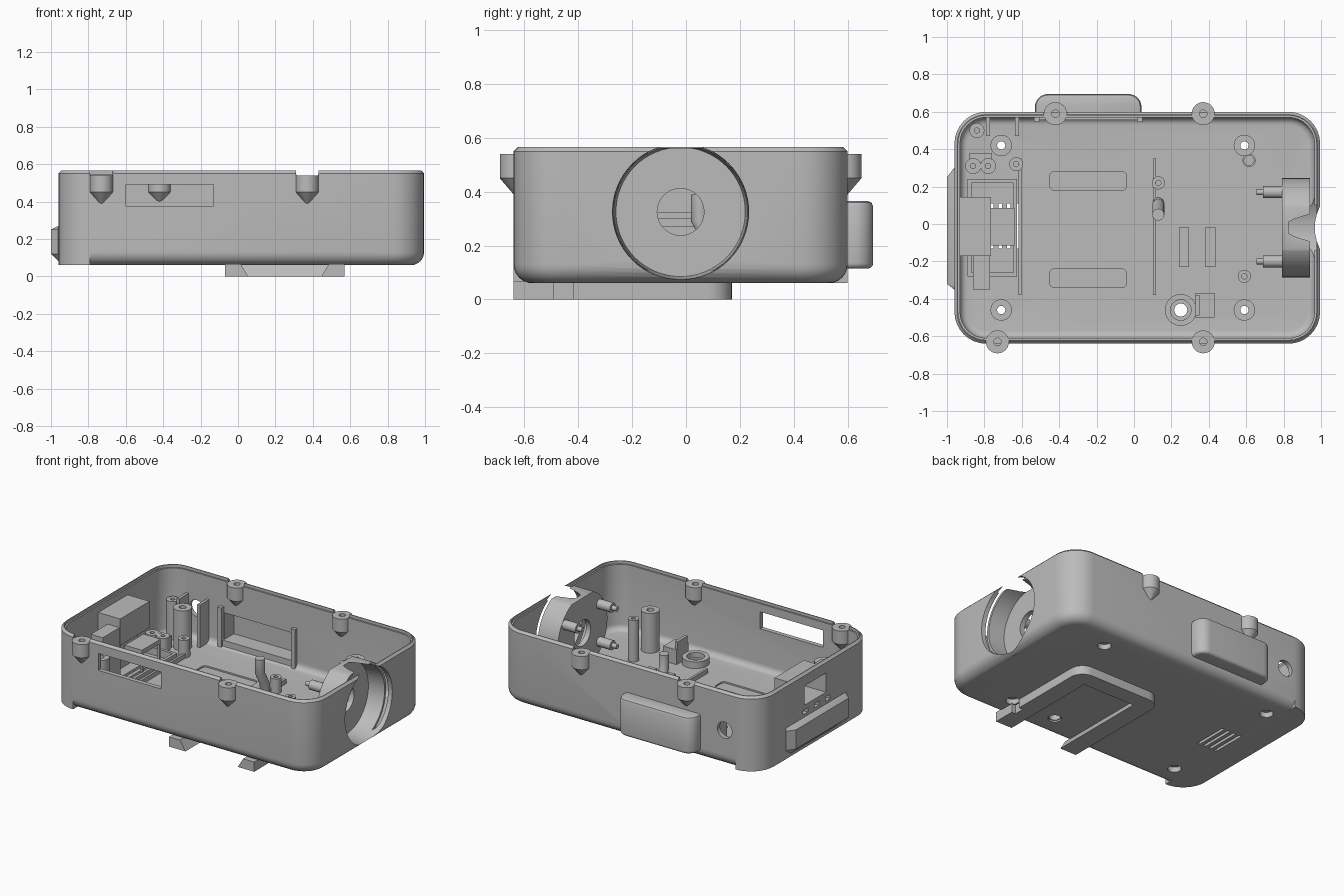
import bpy, bmesh
from math import sin, cos, pi, radians
from mathutils import Matrix, Vector

if "Cube" in bpy.data.objects:
    bpy.data.objects.remove(bpy.data.objects["Cube"], do_unlink=True)

GREY = (0.5, 0.5, 0.5, 1)
mat = bpy.data.materials.new("grey plastic")
mat.use_nodes = True
mat.diffuse_color = GREY
bsdf = next(n for n in mat.node_tree.nodes if n.type == 'BSDF_PRINCIPLED')
bsdf.inputs["Base Color"].default_value = GREY
parts = []


def loft(name, rings, loop=False, matrix=None):
    """Skin a list of equal-length rings; cap the ends unless looped."""
    bm = bmesh.new()
    vs = [[bm.verts.new(p) for p in ring] for ring in rings]
    n = len(rings[0])
    for a, b in zip(vs, vs[1:] + (vs[:1] if loop else [])):
        for i in range(n):
            j = (i + 1) % n
            bm.faces.new((a[i], a[j], b[j], b[i]))
    if not loop:
        bm.faces.new(vs[0])
        bm.faces.new(vs[-1])
    if matrix:
        bm.transform(matrix)
    bmesh.ops.recalc_face_normals(bm, faces=bm.faces)
    me = bpy.data.meshes.new(name)
    bm.to_mesh(me)
    bm.free()
    me.materials.append(mat)
    ob = bpy.data.objects.new(name, me)
    bpy.context.collection.objects.link(ob)
    parts.append(ob)
    return ob


def prism(name, pts, z0, z1):
    return loft(name, [[(x, y, z) for x, y in pts] for z in (z0, z1)])


def box(name, x0, x1, y0, y1, z0, z1):
    return prism(name, [(x0, y0), (x1, y0), (x1, y1), (x0, y1)], z0, z1)


def lathe(name, prof, loc, axis='Z', loop=False, n=32):
    rings = [[(r * cos(2 * pi * i / n), r * sin(2 * pi * i / n), z) for i in range(n)]
             for r, z in prof]
    rot = Matrix.Rotation(0 if axis == 'Z' else pi / 2, 4, 'Y' if axis == 'X' else 'X')
    return loft(name, rings, loop, Matrix.Translation(Vector(loc)) @ rot)


def tube(name, x, y, r, hole, z1, z0=0.095):
    return lathe(name, [(r, z0), (r, z1), (hole, z1), (hole, z0)], (x, y, 0), loop=True)


def rounded(x0, x1, y0, y1, r, n=8):
    pts = []
    for k, (cx, cy) in enumerate([(x1 - r, y1 - r), (x0 + r, y1 - r),
                                  (x0 + r, y0 + r), (x1 - r, y0 + r)]):
        for i in range(n + 1):
            a = pi / 2 * (k + i / n)
            pts.append((cx + r * cos(a), cy + r * sin(a)))
    return pts


def tub(name, x0, x1, y0, y1, r, layers):
    """Rounded box from (inset, z) layers."""
    return loft(name, [[(x, y, z) for x, y in rounded(x0 + d, x1 - d, y0 + d, y1 - d, r - d)]
                       for d, z in layers])


def fillet(z, R, n=6):
    return [(R * (1 - sin(pi / 2 * i / n)), z + R * (1 - cos(pi / 2 * i / n)))
            for i in range(n + 1)]


def combine(target, tool, op='DIFFERENCE'):
    m = target.modifiers.new("bool", 'BOOLEAN')
    m.operation, m.solver, m.object = op, 'EXACT', tool
    bpy.context.view_layer.objects.active = target
    bpy.ops.object.modifier_apply(modifier=m.name)
    parts.remove(tool)
    bpy.data.objects.remove(tool, do_unlink=True)


# Case shell: filleted tub, square foot at one end, rear bulge, then hollowed
X0, X1, Y0, Y1 = -0.96, 0.995, -0.64, 0.60
case = tub("case_shell", X0, X1, Y0, Y1, 0.17, fillet(0.06, 0.07) + [(0, 0.55), (0.015, 0.565)])
foot = [p for p in rounded(X0, X1, Y0, Y1, 0.17) if p[0] < -0.789]
combine(case, prism("foot", foot, 0.06, 0.16), 'UNION')
combine(case, tub("bulge", -0.53, 0.04, 0.4, 0.695, 0.07,
                  fillet(0.115, 0.02) + [(0, 0.345), (0.006, 0.359), (0.02, 0.365)]), 'UNION')
combine(case, tub("cavity", X0 + .03, X1 - .03, Y0 + .03, Y1 - .03, 0.14,
                  fillet(0.1, 0.04) + [(0, 0.7)]))
combine(case, tub("rim_step", X0 + .02, X1 - .02, Y0 + .02, Y1 - .02, 0.15, [(0, 0.545), (0, 0.7)]))
combine(case, box("bulge_pocket", -0.5, 0.01, 0.5, 0.67, 0.15, 0.33))

# Round end socket
CY, CZ = -0.02, 0.325
cup = lathe("cup", [(0.265, 0.79), (0.265, 0.94)], (0, CY, CZ), 'X', n=64)
combine(cup, box("cup_trim", 0.5, 1.2, -0.5, 0.5, 0.563, 0.8))
combine(case, cup, 'UNION')
combine(case, lathe("socket", [(0.24, 0.825), (0.253, 0.995), (0.256, 1.1)], (0, CY, CZ), 'X', n=64))
combine(case, lathe("socket_hole", [(0.087, 0.7), (0.087, 0.9)], (0, CY, CZ), 'X'))

# Openings in the walls
combine(case, box("front_slot", -0.6, -0.13, -0.7, -0.5, 0.375, 0.49))
combine(case, lathe("rear_hole", [(0.055, -0.7), (0.055, -0.5)], (-0.71, 0, 0.305), 'Y'))
combine(case, box("end_window", -1.1, -0.9, -0.13, 0.1, 0.35, 0.48))
for y in (0.09, -0.03, -0.15):
    combine(case, box("port", -1.1, -0.9, y - 0.025, y + 0.025, 0.29, 0.32))

# Openings and shallow recesses in the floor
for i in range(4):
    x = -0.77 + 0.045 * i
    combine(case, box("vent", x, x + 0.02, -0.13, 0.11, 0, 0.2))
for y in (0.18, -0.34):
    combine(case, tub("strap_recess", -0.45, -0.04, y, y + 0.1, 0.025, [(0, 0.09), (0, 0.13)]))
corners = [(x, y) for x in (-0.71, 0.59) for y in (0.42, -0.46)]
for x, y in corners + [(0.25, -0.46)]:
    combine(case, lathe("floor_hole", [(0.042, 0), (0.042, 0.2)], (x, y, 0)))

# Lid screw bosses on the rim
for x, y in ((-0.73, -0.63), (0.37, -0.63), (-0.42, 0.59), (0.37, 0.59)):
    combine(case, lathe("boss_notch", [(0.061, 0.47), (0.061, 0.7)], (x, y, 0)))
    lathe("lid_boss", [(0.006, 0.385), (0.0615, 0.45), (0.0615, 0.54), (0.02, 0.54), (0.02, 0.46)],
          (x, y, 0))

# Standoffs, posts and rings on the floor
for x, y in corners:
    tube("standoff", x, y, 0.057, 0.022, 0.37)
for x, y, r, top in ((-0.84, 0.5, 0.04, 0.36), (-0.63, 0.32, 0.037, 0.22), (0.59, -0.28, 0.035, 0.38),
                     (0.13, 0.22, 0.035, 0.2), (-0.78, 0.31, 0.042, 0.2), (-0.86, 0.31, 0.042, 0.2)):
    tube("post", x, y, r, 0.014, top)
tube("small_ring", 0.615, 0.34, 0.035, 0.026, 0.13)
tube("nut_seat", 0.25, -0.46, 0.085, 0.055, 0.145)
tube("nut_washer", 0.25, -0.46, 0.06, 0.035, 0.11, 0.07)
loft("leaning_post", [[(0.13 + 0.032 * cos(pi * i / 8), y + 0.032 * sin(pi * i / 8), z)
                       for i in range(16)]
                      for y, z in ((0.11, 0.095), (0.1, 0.2), (0.05, 0.29), (0.05, 0.39))])

# Pins behind the socket
for y in (0.17, -0.2):
    for z in (0.2, 0.455):
        lathe("socket_pin", [(0.016, 0.655), (0.016, 0.69), (0.032, 0.69), (0.032, 0.8)],
              (0, y, z), 'X', n=20)

# Low ribs and plates
for x in (0.11, -0.61):
    box("floor_rib", x - 0.008, x + 0.008, -0.38, 0.35, 0.095, 0.13)
for x in (0.24, 0.38):
    box("floor_pad", x, x + 0.055, -0.23, -0.02, 0.095, 0.115)
box("switch_block", 0.33, 0.43, -0.5, -0.37, 0.095, 0.2)
box("switch_plate", 0.33, 0.35, -0.49, -0.38, 0.19, 0.25)

# Connector housing, bracket and frame at the end
housing = box("connector_housing", -0.935, -0.765, -0.17, 0.145, 0.32, 0.5)
combine(housing, box("housing_opening", -1.1, -0.8, -0.13, 0.1, 0.35, 0.48))
box("housing_pedestal", -0.9, -0.84, -0.15, 0.12, 0.095, 0.33)
box("side_block", -0.86, -0.77, -0.35, -0.16, 0.095, 0.44)
box("bracket_plate", -0.77, -0.64, -0.115, 0.085, 0.27, 0.3)
for y in (-0.115, 0.07):
    box("bracket_leg", -0.655, -0.64, y, y + 0.015, 0.095, 0.28)
for x in (-0.89, -0.645):
    box("frame_side", x, x + 0.02, -0.28, 0.24, 0.095, 0.15)
for y in (-0.28, 0.22):
    box("frame_end", -0.89, -0.625, y, y + 0.02, 0.095, 0.15)
box("post_bridge", -0.88, -0.76, 0.33, 0.38, 0.095, 0.18)

# Bracket beside the rear hole, frame around the bulge pocket
for x in (-0.79, -0.635):
    box("rear_bracket", x, x + 0.02, 0.47, 0.58, 0.095, 0.39)
for x in (-0.535, 0.015):
    box("pocket_post", x, x + 0.03, 0.545, 0.58, 0.1, 0.37)
box("pocket_sill", -0.535, 0.045, 0.555, 0.58, 0.1, 0.15)

# Raised plate on the outside of the end wall
rings = []
for y, x in ((0.30, -0.962), (0.25, -1), (-0.32, -1), (-0.35, -0.962)):
    rings.append([(-0.935, y, 0.06), (-0.935, y, 0.27), (-0.96, y, 0.27),
                  (x, y, 0.25), (x, y, 0.12), (min(x + 0.06, -0.94), y, 0.06)])
loft("end_plate", rings)

# Slide mount underneath: U-shaped rail with a dovetail channel
back = [p for p in rounded(-0.07, 0.57, -0.64, 0.17, 0.09) if p[1] > 0]
rail = prism("mount_rail", back + [(-0.07, -0.64), (0.57, -0.64)], 0, 0.066)
combine(rail, loft("channel", [[(0.25 - w, -0.8, z), (0.25 + w, -0.8, z),
                                (0.25 + w, w - 0.14, z), (0.25 - w, w - 0.14, z)]
                               for w, z in ((0.19, -0.01), (0.245, 0.08))]))
combine(rail, box("rail_notch", 0.54, 0.6, -0.49, -0.42, -0.1, 0.1))

# Smooth curved sides, keep edges crisp
bpy.ops.object.select_all(action='DESELECT')
for ob in parts:
    ob.select_set(True)
bpy.context.view_layer.objects.active = case
bpy.ops.object.shade_smooth_by_angle(angle=radians(30))
